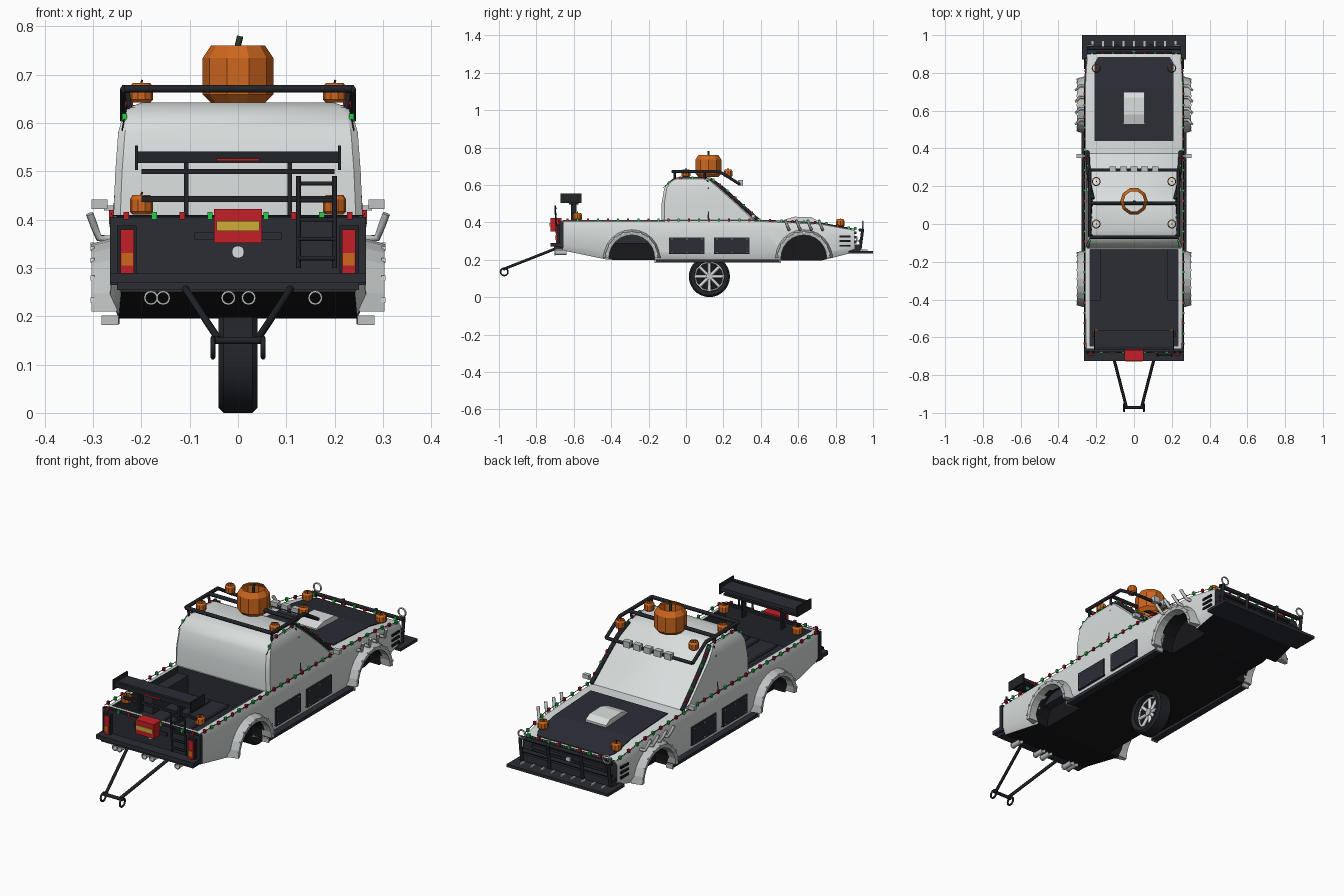
import bpy, bmesh
from math import pi, sin, cos
from mathutils import Matrix, Vector

if "Cube" in bpy.data.objects:
    bpy.data.objects.remove(bpy.data.objects["Cube"])

def material(name, *rgb):
    mat = bpy.data.materials.new(name)
    mat.use_nodes = True
    mat.diffuse_color = (*rgb, 1)
    mat.node_tree.nodes["Principled BSDF"].inputs["Base Color"].default_value = (*rgb, 1)
    return mat

white = material("white paint", .69, .73, .725)
metal = material("light metal", .52, .54, .54)
dark = material("dark trim", .025, .026, .036)
steel = material("black steel", .016, .017, .022)
black = material("black underside", .009, .009, .011)
orange = material("pumpkin orange", .62, .135, .013)
red = material("red", .54, .013, .02)
green = material("green", .02, .6, .07)
yellow = material("yellow", .62, .42, .04)
stem_green = material("stem green", .02, .04, .015)

def finish(name, bm, *mats, smooth=False):
    bmesh.ops.recalc_face_normals(bm, faces=bm.faces)
    mesh = bpy.data.meshes.new(name)
    bm.to_mesh(mesh)
    bm.free()
    for mat in mats:
        mesh.materials.append(mat)
    ob = bpy.data.objects.new(name, mesh)
    bpy.context.collection.objects.link(ob)
    if smooth:
        bpy.ops.object.select_all(action='DESELECT')
        ob.select_set(True)
        bpy.context.view_layer.objects.active = ob
        bpy.ops.object.shade_smooth_by_angle(angle=pi / 5)
    return ob

def boxes(name, mat, items, mirror=False):
    """Boxes given as (centre, size), optionally repeated on the other side."""
    bm = bmesh.new()
    for centre, size in items:
        for side in ((1, -1) if mirror else (1,)):
            place = Matrix.Translation((centre[0] * side, centre[1], centre[2]))
            bmesh.ops.create_cube(bm, size=1, matrix=place @ Matrix.Diagonal((*size, 1)))
    return finish(name, bm, mat)

def loft(name, rings, *mats, caps=True, smooth=False, rule=None):
    bm = bmesh.new()
    rows = [[bm.verts.new(p) for p in ring] for ring in rings]
    for a, b in zip(rows, rows[1:]):
        for i in range(len(a)):
            j = (i + 1) % len(a)
            bm.faces.new((a[i], a[j], b[j], b[i]))
    if caps:
        bm.faces.new(rows[0])
        bm.faces.new(rows[-1])
    if rule:
        bmesh.ops.recalc_face_normals(bm, faces=bm.faces)
        for face in bm.faces:
            face.material_index = rule(face.normal)
    return finish(name, bm, *mats, smooth=smooth)

def lathe(name, mat, centre, profile, axis='Z', sides=12, caps=False, smooth=False):
    turn = Vector((0, 0, 1)).rotation_difference(Vector((axis == 'X', axis == 'Y', axis == 'Z')))
    rings = [[Vector(centre) + turn @ Vector((r * cos(2 * pi * i / sides), r * sin(2 * pi * i / sides), h))
              for i in range(sides)] for r, h in profile]
    return loft(name, rings, mat, caps=caps, smooth=smooth)

def tubes(name, mat, radius, paths, mirror=False):
    curve = bpy.data.curves.new(name, 'CURVE')
    curve.dimensions = '3D'
    curve.bevel_depth, curve.bevel_resolution, curve.use_fill_caps = radius, 1, True
    for path in paths:
        for side in ((1, -1) if mirror else (1,)):
            spline = curve.splines.new('POLY')
            spline.points.add(len(path) - 1)
            for point, (x, y, z) in zip(spline.points, path):
                point.co = (x * side, y, z, 1)
    curve.materials.append(mat)
    ob = bpy.data.objects.new(name, curve)
    bpy.context.collection.objects.link(ob)

def ring_path(x, y, z, r, axis='X'):
    angles = [i * pi / 6 for i in range(13)]
    return [(x, y + r * cos(a), z + r * sin(a)) if axis == 'X' else
            (x + r * cos(a), y, z + r * sin(a)) for a in angles]

# Lower body: y, half width, top, bottom
sections = [(-.66, .26, .41, .25), (-.42, .265, .41, .2), (.42, .265, .41, .195),
            (.72, .265, .395, .195), (.9, .255, .36, .24)]
outline = [(.93, 0), (1, .2), (1, .85), (.97, .97), (.92, 1)]
outline += [(-a, b) for a, b in reversed(outline)]
body = loft("body", [[(a * w, y, low + b * (top - low)) for a, b in outline] for y, w, top, low in sections],
            white, dark, black, smooth=True,
            rule=lambda n: 2 if n.z < -.5 else 1 if abs(n.y) > .7 else 0)

# Cut the wheel wells and the load bed
cutters = [boxes("bed_cutter", dark, [((0, -.39, .42), (.466, .51, .26))])]
wheel_ys = (-.29, .63)
for y in wheel_ys:
    for side in (1, -1):
        cutters.append(lathe("well_cutter", black, (side * .26, y, .21), [(.122, -.07), (.122, .07)],
                             'X', 24, caps=True))
for cutter in cutters:
    mod = body.modifiers.new("cut", 'BOOLEAN')
    mod.object, mod.operation, mod.solver = cutter, 'DIFFERENCE', 'EXACT'
    mod.material_mode = 'TRANSFER'
    bpy.context.view_layer.objects.active = body
    bpy.ops.object.modifier_apply(modifier=mod.name)
    bpy.data.objects.remove(cutter)

# Cab: z, back, front, half width
def cab_ring(z, back, front, w, c=.014):
    half = [(w - c, back), (w, back + c), (w, front - c), (w - c, front)]
    return [(x, y, z) for x, y in half] + [(-x, y, z) for x, y in reversed(half)]

cab = [(.4, -.13, .385, .258), (.5, -.13, .28, .254), (.58, -.117, .19, .248), (.61, -.1, .155, .24),
       (.632, -.072, .13, .228), (.642, -.035, .11, .2)]
loft("cab", [cab_ring(*row) for row in cab], white, smooth=True)
tubes("cab_pillars", steel, .007, [[(.252, .12, .42), (.242, .12, .58), (.228, .115, .625)]], True)
tubes("windshield_trim", steel, .011, [[(.247, .383, .415), (.241, .284, .503), (.234, .196, .582), (.218, .13, .63)]], True)
boxes("door_mirrors", metal, [((.287, .36, .432), (.033, .02, .02)), ((.262, .36, .424), (.03, .01, .01))], True)

# Bed floor ribs and wheel boxes that close over the wells
boxes("bed_ribs", dark, [((x, -.39, .293), (.012, .48, .008)) for x in (.05, .1)], True)
boxes("bed_wheel_boxes", dark, [((.206, -.27, .332), (.056, .27, .09))], True)

# Hood panel and scoop
loft("hood_panel", [[(-w, y, z), (w, y, z), (w, y, z - .01), (-w, y, z - .01)]
                    for y, w, z in ((.44, .21, .413), (.72, .21, .399), (.85, .21, .374), (.885, .19, .367))], dark)
loft("hood_scoop", [[(-.056, y, z), (.056, y, z), (.056, y, .38), (-.056, y, .38)]
                    for y, z in ((.53, .415), (.58, .43), (.67, .428), (.7, .41))], white)

# Wheel arch flares with bolts
for y in wheel_ys:
    for side in (1, -1):
        arc = [pi * i / 12 for i in range(13)]
        loft("wheel_arch_flare", [[(side * x, y + r * cos(a), .21 + r * sin(a))
             for x, r in ((.25, .122), (.3, .122), (.303, .14), (.25, .155))] for a in arc], metal)
boxes("flare_bolts", white, [((.301, y + .138 * cos(a), .21 + .138 * sin(a)), (.008, .01, .01))
      for y in wheel_ys for a in [pi * (i + .5) / 9 for i in range(9)]], True)

# Side panels, slits and sills
boxes("side_panels", dark, [((.266, y, .275), (.012, .19, .09)) for y in (.005, .245)], True)
boxes("panel_bolts", metal, [((.273, y + dy, .275 + dz), (.003, .005, .005)) for y in (.005, .245)
      for dy in (-.08, 0, .08) for dz in (-.035, .035)], True)
boxes("side_slits", black, [((.258, .85, z), (.014, .06, .01)) for z in (.275, .3, .325)], True)
boxes("sills", dark, [((.262, .17, .192), (.034, .66, .016))], True)
boxes("sill_end_caps", metal, [((.265, y, .192), (.036, .008, .02)) for y in (-.164, .504)], True)

# Exhaust stacks beside the hood
tubes("exhaust_stacks", metal, .008, [[(.255, y, .36), (.288, y, .362), (.297, y - .01, .385), (.307, y - .02, .412)]
      for y in (.55, .61, .67, .73)], True)

# Nose: grille, badge, bull bar and splitter
boxes("grille_bars", dark, [((0, .905, z), (.4, .014, .014)) for z in (.27, .295, .32, .345)])
lathe("nose_badge", white, (0, .914, .31), [(.013, -.004), (.013, .004)], 'Y', caps=True)
boxes("splitter", dark, [((0, .935, .24), (.55, .13, .014)), ((0, .9, .262), (.5, .06, .04))])
boxes("splitter_bolts", metal, [((i * .055, .955, .25), (.01, .03, .008)) for i in range(-4, 5)])
tubes("bull_bar", steel, .009, [[(-.25, .93, z), (.25, .93, z)] for z in (.3, .36)] +
      [[(x, .93, .25), (x, .945, .365)] for x in (-.24, -.09, .09, .24)])
tubes("bull_bar_rings", metal, .004, [ring_path(.23, .945, .385, .02, 'Y')], True)

# Tail: gate, lamps, bumper and exhaust tips
boxes("tailgate", dark, [((0, -.665, .335), (.53, .02, .14)), ((0, -.677, .366), (.18, .01, .015))])
boxes("tail_lamp_frames", steel, [((.23, -.675, .325), (.04, .03, .125))], True)
boxes("tail_lamps_red", red, [((.229, -.69, .33), (.028, .01, .1))], True)
boxes("tail_lamps_orange", orange, [((.229, -.694, .318), (.024, .008, .026))], True)
boxes("rear_bumper", dark, [((0, -.69, .28), (.53, .07, .02)), ((0, -.682, .262), (.5, .05, .016))])
pipe_xs = (-.18, -.155, -.02, .022, .16)
for x in pipe_xs:
    lathe("tail_pipe", metal, (x, -.67, .238), [(.013, -.03), (.013, .03)], 'Y')
tubes("tail_pipe_rims", metal, .0025, [ring_path(x, -.7, .238, .013, 'Y') for x in pipe_xs])
lathe("rear_badge", white, (0, -.678, .333), [(.013, -.004), (.013, .004)], 'Y', caps=True)
boxes("red_case", red, [((0, -.695, .387), (.1, .06, .07))])
boxes("case_band", yellow, [((0, -.726, .387), (.09, .006, .02))])

# Ladder and rear wing
tubes("ladder", steel, .005, [[(x, -.69, .3), (x, -.7, .49)] for x in (.125, .2)] +
      [[(.125, -.695, z), (.2, -.695, z)] for z in (.32, .36, .4, .44, .475)])
boxes("rear_wing", dark, [((0, -.61, .526), (.42, .09, .016))])
boxes("wing_lip_and_bars", steel, [((0, -.657, .529), (.42, .016, .024)),
      ((0, -.6, .5), (.4, .05, .01)), ((0, -.6, .443), (.4, .014, .012))])
boxes("wing_end_plates", steel, [((.21, -.615, .528), (.006, .11, .05)), ((.107, -.6, .465), (.01, .03, .12))], True)
boxes("wing_brake_lamp", red, [((0, -.666, .524), (.09, .006, .006))])

# Tow frame
tubes("tow_frame", steel, .008, [[(.11, -.7, .258), (.04, -.97, .152)], [(0, -.972, .15), (.055, -.972, .15)]], True)
tubes("tow_rings", steel, .005, [ring_path(.052, -.972, .135, .02)], True)

# Single centre wheel with recessed spokes
hub = (0, .125, .11)
lathe("tyre", steel, hub, [(.08, 0), (.08, -.036), (.1, -.04), (.11, -.03), (.11, .03), (.1, .04),
                           (.08, .036), (.08, 0)], 'X', 28, smooth=True)
lathe("wheel_disc", black, hub, [(.08, -.004), (.08, .004)], 'X', 28, caps=True)
tubes("wheel_rim", white, .005, [ring_path(.01, hub[1], hub[2], .077)], True)
tubes("wheel_spokes", white, .009, [[(.006, hub[1], hub[2]), (.008, hub[1] + .074 * cos(a), hub[2] + .074 * sin(a))]
      for a in [pi * i / 4 for i in range(8)]], True)
lathe("wheel_hub", metal, hub, [(.018, -.02), (.018, .02)], 'X', 12, caps=True)

# Roof rack and lamp row
tubes("roof_rack", steel, .009, [[(-.235, y, .671), (.235, y, .671)] for y in (-.07, .11)] +
      [[(side * .235, -.07, .671), (side * .235, .18, .671), (side * .235, .285, .605)] for side in (1, -1)])
tubes("rack_posts", steel, .006, [[(.23, y, .671), (.222, y, .615)] for y in (-.06, .1)], True)
tubes("lamp_bar", steel, .008, [[(-.235, .285, .605), (.235, .285, .605)]])
boxes("roof_lamps", metal, [((i * .056, .292, .612), (.036, .026, .03)) for i in range(-2, 3)])

# Pumpkins, open at the top
def pumpkin(x, y, z, radius, height, sides):
    lathe("pumpkin", orange, (x, y, z), [(radius * r, height * h) for r, h in
          ((.78, 0), (1, .14), (1, .78), (.76, 1))], sides=sides)
    tubes("pumpkin_stem", stem_green, radius * .09,
          [[(x, y, z + height * .5), (x, y, z + height), (x + radius * .06, y, z + height * 1.16)]])

pumpkin(0, .12, .643, .073, .118, 10)
for side in (1, -1):
    for y, z in ((-.58, .411), (0, .643), (.225, .643), (.825, .377)):
        pumpkin(side * .2, y, z, .024, .04, 10)

# String lights along the rims, cab edges and both ends
rim = [(.262, -.66, .412), (.262, .42, .412), (.262, .72, .398), (.25, .9, .365)]
pillar = [(.25, .375, .43), (.237, .2, .588), (.222, .13, .638), (.23, -.06, .638), (.24, -.122, .585)]
strings = [[(side * x, y, z) for x, y, z in path] for path in (rim, pillar) for side in (1, -1)]
strings += [[(-.26, -.68, .408), (.26, -.68, .408)], [(-.25, .905, .366), (.25, .905, .366)]]
tubes("light_wire", steel, .0015, strings)
bulbs = []
for path in strings:
    for a, b in zip(map(Vector, path), map(Vector, path[1:])):
        count = max(1, round((b - a).length / .055))
        bulbs += [a.lerp(b, (i + .5) / count) for i in range(count)]
for name, mat, start in (("red_bulbs", red, 0), ("green_bulbs", green, 1)):
    boxes(name, mat, [(p, (.011, .011, .016)) for p in bulbs[start::2]])
